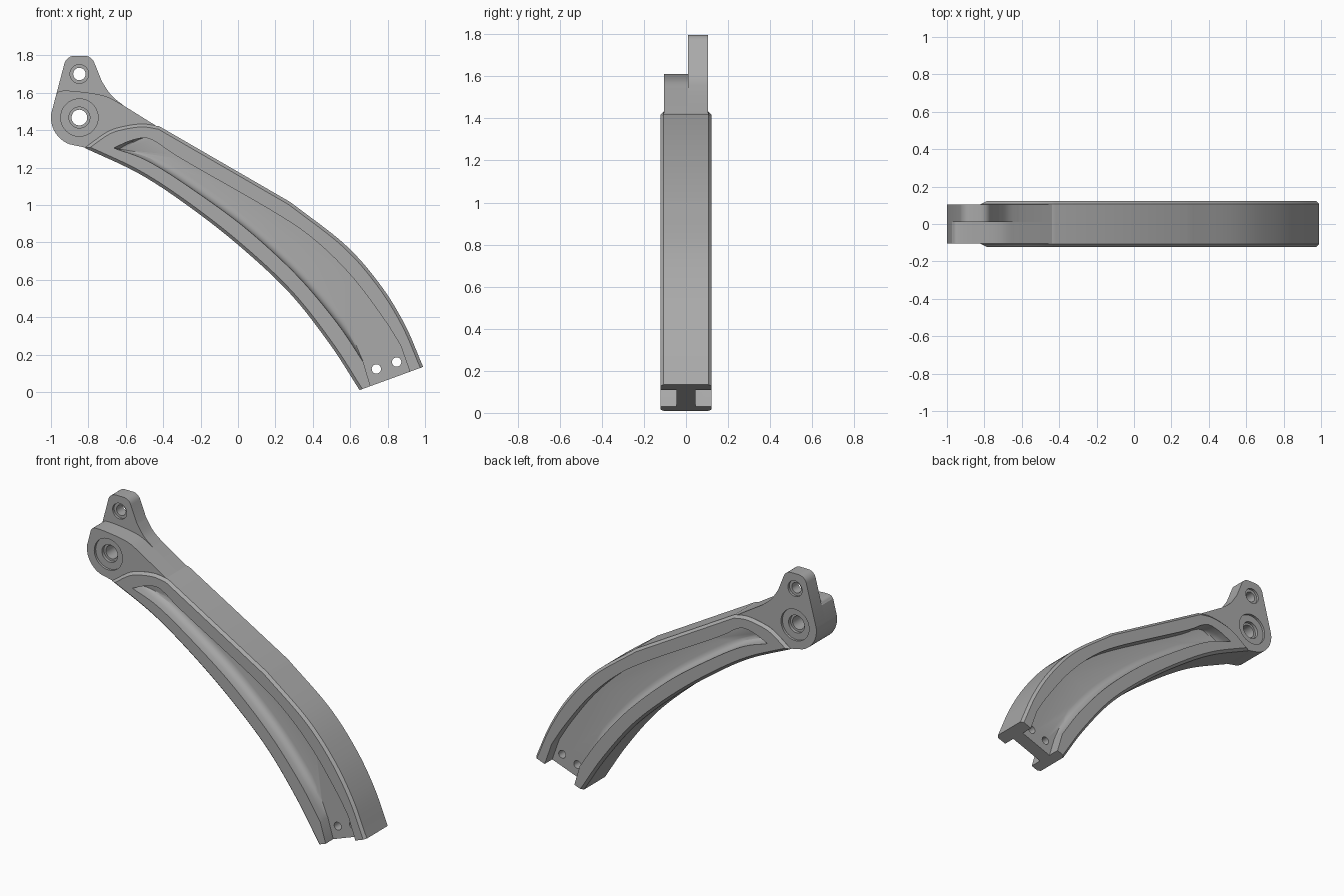
import bpy, bmesh, math
from mathutils import Vector

cube = bpy.data.objects.get("Cube")
if cube:
    bpy.data.objects.remove(cube, do_unlink=True)

grey = bpy.data.materials.new("satin grey")
grey.use_nodes = True
colour = (0.4, 0.4, 0.4, 1)
grey.diffuse_color = colour
grey.node_tree.nodes["Principled BSDF"].inputs["Base Color"].default_value = colour


def smooth(points, steps=8):
    """Catmull-Rom curve through the given (x, z) points."""
    p = [Vector(q) for q in points]
    p = [2 * p[0] - p[1]] + p + [2 * p[-1] - p[-2]]
    out = []
    for a, b, c, d in zip(p, p[1:], p[2:], p[3:]):
        for i in range(steps):
            t = i / steps
            out.append(0.5 * (2 * b + (c - a) * t + (2 * a - 5 * b + 4 * c - d) * t ** 2
                              + (3 * b - a - 3 * c + d) * t ** 3))
    return out + [p[-2]]


def arc(centre, radius, start, end, steps=16):
    angles = [math.radians(start + (end - start) * i / steps) for i in range(steps + 1)]
    return [Vector((centre[0] + radius * math.cos(a), centre[1] + radius * math.sin(a))) for a in angles]


def loft(name, layers, chamfer=0):
    """Solid through equal-length (x, z) outlines, each placed at its own y."""
    bm = bmesh.new()
    rings = [[bm.verts.new((q[0], y, q[1])) for q in outline] for y, outline in layers]
    caps = [bm.faces.new(rings[0]), bm.faces.new(rings[-1])]
    n = len(rings[0])
    for lo, hi in zip(rings, rings[1:]):
        for i in range(n):
            j = (i + 1) % n
            bm.faces.new((lo[i], lo[j], hi[j], hi[i]))
    bmesh.ops.recalc_face_normals(bm, faces=bm.faces)
    if chamfer:
        rim = [e for f in caps for e in f.edges if e.calc_length() < 0.3 or e.verts[0].co.z > 0.5]
        bmesh.ops.bevel(bm, geom=rim, offset=chamfer, segments=1, affect='EDGES')
    mesh = bpy.data.meshes.new(name)
    bm.to_mesh(mesh)
    bm.free()
    ob = bpy.data.objects.new(name, mesh)
    bpy.context.collection.objects.link(ob)
    return ob


def disc(centre, radius, y0, y1):
    ring = arc(centre, radius, 0, 360, 40)[:-1]
    return loft("cutter", [(y0, ring), (y1, ring)])


def finish(ob, cutters):
    """Cut, then shade and colour the part."""
    for c in cutters:
        c.hide_render = True
        m = ob.modifiers.new("cut", 'BOOLEAN')
        m.object, m.operation, m.solver = c, 'DIFFERENCE', 'EXACT'
    deps = bpy.context.evaluated_depsgraph_get()
    deps.update()
    mesh = bpy.data.meshes.new_from_object(ob.evaluated_get(deps))
    ob.modifiers.clear()
    ob.data = mesh
    mesh.name = ob.name
    for c in cutters:
        bpy.data.objects.remove(c, do_unlink=True)
    mesh.materials.clear()
    mesh.materials.append(grey)
    bpy.ops.object.select_all(action='DESELECT')
    ob.select_set(True)
    bpy.context.view_layer.objects.active = ob
    bpy.ops.object.shade_smooth_by_angle(angle=math.radians(28))


# Curved beam
upper = smooth([(0.28, 1.015), (0.57, 0.79), (0.757, 0.578), (0.89, 0.364), (0.99, 0.134)])
lower = smooth([(0.65, 0.01), (0.49, 0.257), (0.275, 0.53), (0.008, 0.78),
                (-0.26, 0.99), (-0.527, 1.166), (-0.82, 1.305)])
shoulder = smooth([(-0.82, 1.305), (-0.70, 1.39), (-0.61, 1.42), (-0.51, 1.433), (-0.42, 1.42)], 5)
outline = upper + lower + shoulder[1:]
beam = loft("beam", [(-0.122, outline), (0.122, outline)], 0.016)

# Side pockets, with a rounded lower wall and an open foot
wall_top = smooth([(-0.666, 1.305), (-0.58, 1.342), (-0.5, 1.358), (-0.436, 1.335), (-0.3, 1.245),
                   (0.22, 0.945), (0.436, 0.79), (0.62, 0.604), (0.78, 0.39), (0.869, 0.25)])
wall_top.append(Vector((0.95, 0.02)))
wall_low = smooth([(0.67, 0.16), (0.53, 0.365), (0.32, 0.615), (0.05, 0.865),
                   (-0.22, 1.065), (-0.48, 1.232), (-0.666, 1.305)])[:-1]


def pocket_ring(inset):
    ring = [q + Vector((inset, -inset * 0.2)) * max(0, 1 - i / 16) for i, q in enumerate(wall_top)]
    ring.append(Vector((0.735, -0.06)))
    n = len(wall_low)
    for i, q in enumerate(wall_low):
        fade = min(1, i / 8, (n - i) / 12)
        ring.append(q + Vector((0.6, 0.8)) * inset * fade)
    return ring


cutters = []
for side in (-1, 1):
    levels = [(0.16, 0), (0.085, 0.004), (0.062, 0.015), (0.05, 0.03), (0.045, 0.05)]
    cutters.append(loft("cutter", [(side * y, pocket_ring(d)) for y, d in levels]))
for centre in ((0.74, 0.123), (0.848, 0.16)):
    cutters.append(disc(centre, 0.025, -0.2, 0.2))
finish(beam, cutters)

# Pivot head: front half, and rear half carrying the lug
pivot, eye = (-0.848, 1.467), (-0.848, 1.70)
bottom = arc(pivot, 0.152, 250, 172)
root = [Vector(q) for q in ((-0.43, 1.418), (-0.52, 1.40), (-0.70, 1.36), (-0.80, 1.303))]
front_top = smooth([(-0.972, 1.59), (-0.945, 1.61), (-0.85, 1.606), (-0.71, 1.582), (-0.61, 1.53)], 5)
lug_top = arc((-0.875, 1.742), 0.055, 165, 90, 6) + arc((-0.82, 1.742), 0.055, 90, 20, 6)
fillet = smooth([(-0.727, 1.658), (-0.676, 1.585), (-0.61, 1.53)], 6)
front_ring = bottom + front_top + root
rear_ring = bottom + lug_top + fillet + root
front_head = loft("front_head", [(-0.105, front_ring), (0.01, front_ring)])
rear_head = loft("rear_head", [(0.01, rear_ring), (0.105, rear_ring)])

# Stepped pivot bores
for head, face, inward in ((front_head, -0.105, 1), (rear_head, 0.105, -1)):
    bores = [disc(pivot, 0.042, -0.3, 0.3)]
    for radius, depth in ((0.1, 0.015), (0.056, 0.035)):
        bores.append(disc(pivot, radius, face - inward * 0.05, face + inward * depth))
    if head is rear_head:
        bores += [disc(eye, 0.033, -0.3, 0.3), disc(eye, 0.05, -0.1, 0.025), disc(eye, 0.05, 0.09, 0.2)]
    finish(head, bores)
